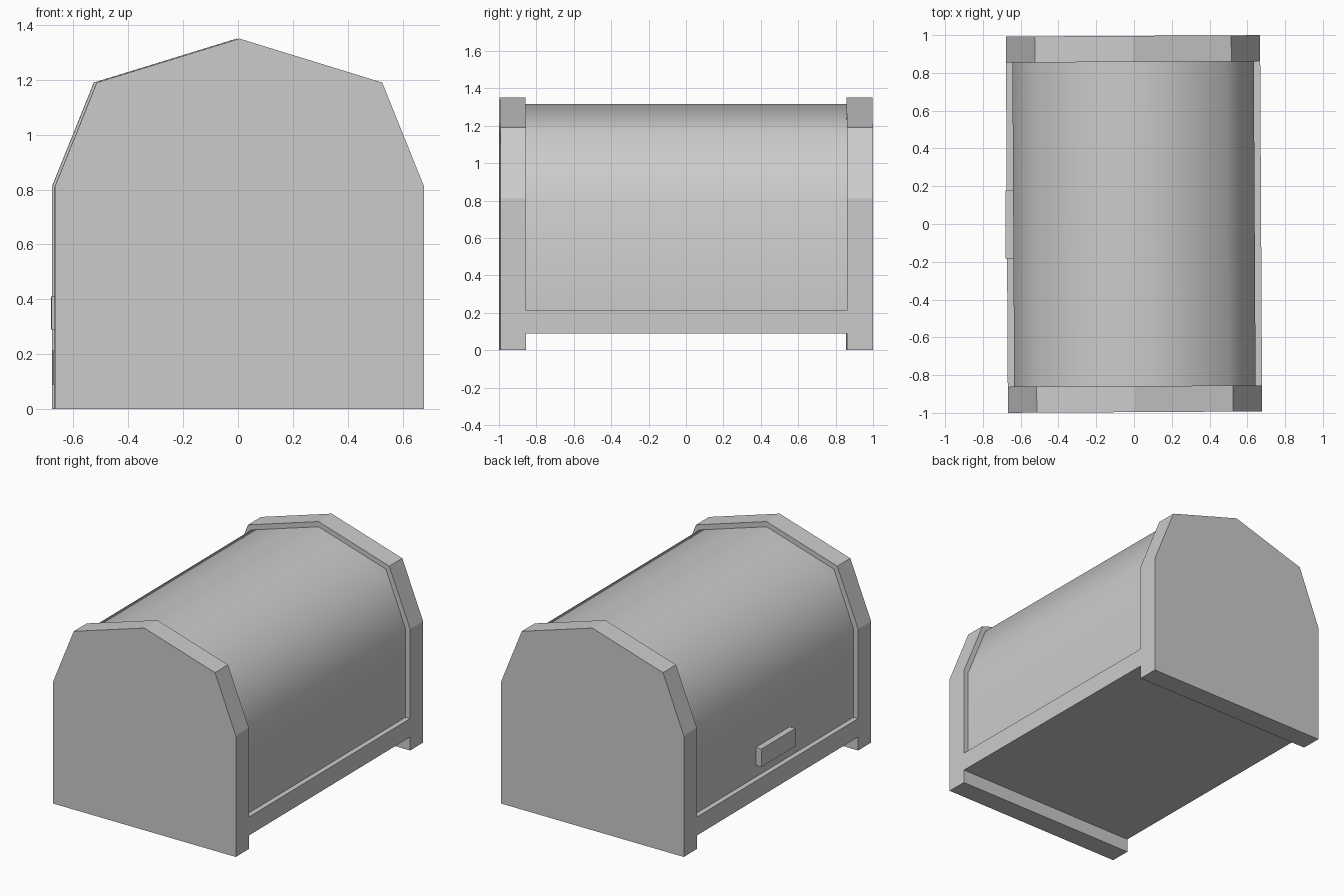
import bpy
import bmesh
from mathutils import Matrix

cube = bpy.data.objects.get("Cube")
if cube:
    bpy.data.objects.remove(cube, do_unlink=True)

grey = bpy.data.materials.new("plain grey")
grey.use_nodes = True
grey.diffuse_color = (0.6, 0.6, 0.6, 1)
grey.node_tree.nodes["Principled BSDF"].inputs["Base Color"].default_value = (0.6, 0.6, 0.6, 1)

# The whole box is turned very slightly about its vertical axis
TURN = Matrix.Rotation(0.0055, 4, "Z")


def finish(name, bm):
    bm.transform(TURN)
    mesh = bpy.data.meshes.new(name)
    bm.to_mesh(mesh)
    bm.free()
    mesh.materials.append(grey)
    obj = bpy.data.objects.new(name, mesh)
    bpy.context.collection.objects.link(obj)
    return obj


def extrude_profile(name, half, y0, y1, capped=True):
    """Mirror a half outline (bottom to peak) and run it along y."""
    outline = half + [(-x, z) for x, z in reversed(half) if x > 0]
    bm = bmesh.new()
    a = [bm.verts.new((x, y0, z)) for x, z in outline]
    b = [bm.verts.new((x, y1, z)) for x, z in outline]
    count = len(outline)
    for i in range(count if capped else count - 1):
        j = (i + 1) % count
        bm.faces.new((a[i], b[i], b[j], a[j]))
    if capped:
        bm.faces.new(a)
        bm.faces.new(b[::-1])
        bmesh.ops.recalc_face_normals(bm, faces=bm.faces)
    else:
        for f in bm.faces:
            f.normal_update()
            if f.normal.dot(f.calc_center_median()) < 0:
                f.normal_flip()
            f.smooth = True
    return finish(name, bm)


def box(name, lo, hi):
    bm = bmesh.new()
    bmesh.ops.create_cube(bm, size=1)
    for v in bm.verts:
        v.co = [lo[k] if v.co[k] < 0 else hi[k] for k in range(3)]
    return finish(name, bm)


# End panels
END = 0.996
INNER = 0.858
panel = [(0.673, 0), (0.673, 0.81), (0.52, 1.19), (0, 1.35)]
extrude_profile("front_end_panel", panel, -END, -INNER)
extrude_profile("back_end_panel", panel, INNER, END)

# Smoothly shaded cover set in from the panel outline
cover = [(0.639, 0.213), (0.639, 0.804), (0.495, 1.163), (0, 1.315)]
extrude_profile("curved_cover", cover, -INNER, INNER, capped=False)

# Base tray and lid handle
box("base", (-0.673, -INNER, 0.09), (0.673, INNER, 0.213))
box("handle", (-0.68, -0.18, 0.29), (-0.635, 0.18, 0.41))
